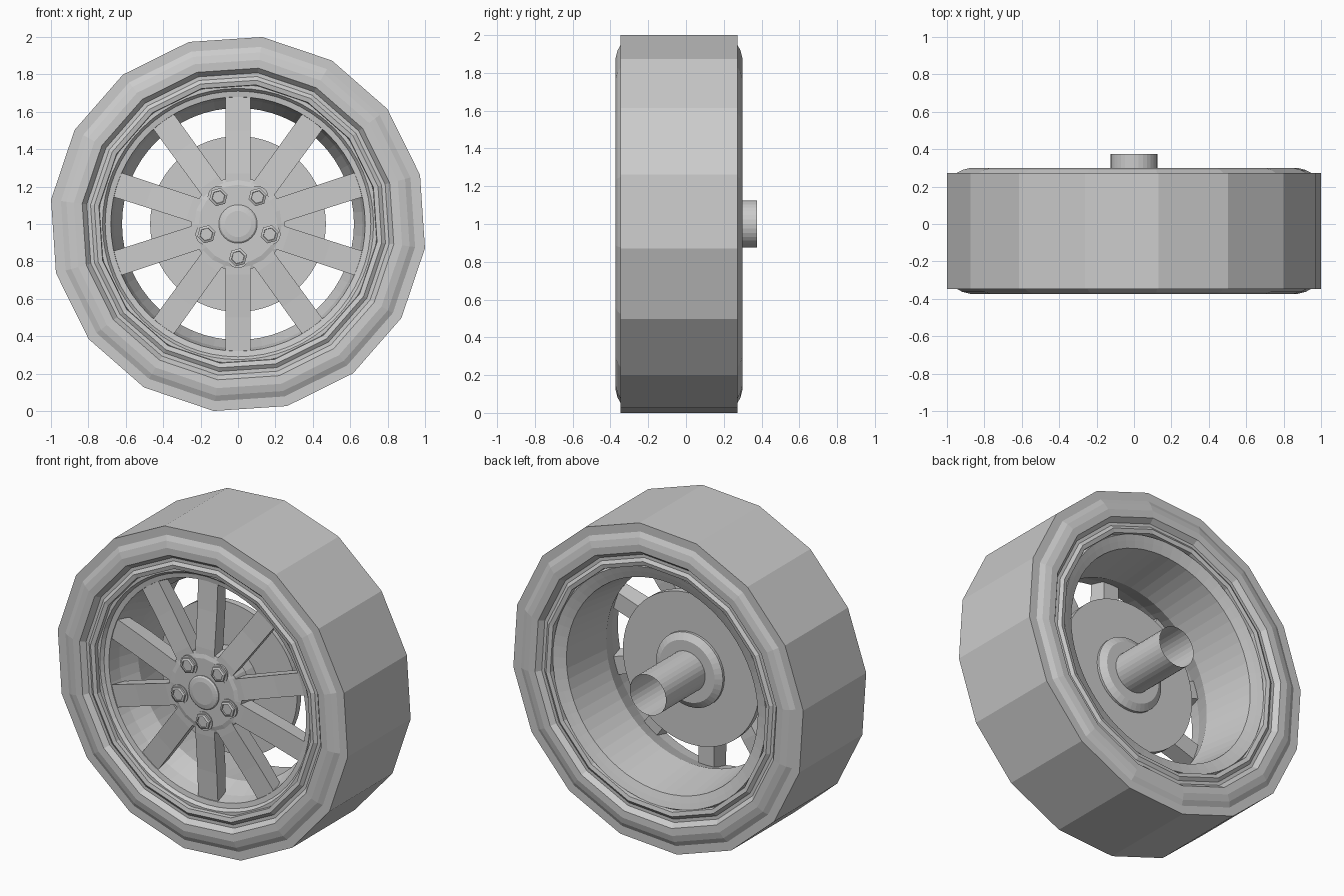
import bpy, bmesh
from math import cos, sin, pi, radians

cube = bpy.data.objects.get("Cube")
if cube:
    bpy.data.objects.remove(cube, do_unlink=True)

grey = bpy.data.materials.new("plain_grey")
grey.use_nodes = True
grey.diffuse_color = (0.6, 0.6, 0.6, 1)
grey.node_tree.nodes["Principled BSDF"].inputs["Base Color"].default_value = (0.6, 0.6, 0.6, 1)


def finish(name, bm):
    bmesh.ops.recalc_face_normals(bm, faces=bm.faces[:])
    mesh = bpy.data.meshes.new(name)
    bm.to_mesh(mesh)
    bm.free()
    mesh.materials.append(grey)
    obj = bpy.data.objects.new(name, mesh)
    bpy.context.collection.objects.link(obj)
    return obj


def lathe(name, profile, sides, phase=0.0, centre=(0, 1), loop=False, caps=False):
    """Revolve (radius, y) points around an axis running along y."""
    bm = bmesh.new()
    angles = [radians(phase) + 2 * pi * i / sides for i in range(sides)]
    rings = [[bm.verts.new((centre[0] + r * cos(a), y, centre[1] + r * sin(a)))
              for a in angles] for r, y in profile]
    pairs = list(zip(rings, rings[1:]))
    if loop:
        pairs.append((rings[-1], rings[0]))
    for a, b in pairs:
        for i in range(sides):
            j = (i + 1) % sides
            bm.faces.new((a[i], a[j], b[j], b[i]))
    if caps:
        bm.faces.new(rings[0])
        bm.faces.new(rings[-1])
    return finish(name, bm)


def spoke(name, angle, sections):
    """Loft four-sided sections (radius, half width, front y, back y) outwards."""
    bm = bmesh.new()
    c, s = cos(angle), sin(angle)
    rings = []
    for r, w, front, back in sections:
        corners = [(-w, front), (w, front), (w * 0.8, back), (-w * 0.8, back)]
        rings.append([bm.verts.new((r * c - t * s, y, 1 + r * s + t * c)) for t, y in corners])
    for a, b in zip(rings, rings[1:]):
        for i in range(4):
            j = (i + 1) % 4
            bm.faces.new((a[i], a[j], b[j], b[i]))
    bm.faces.new(rings[0])
    bm.faces.new(rings[-1])
    return finish(name, bm)


# Tyre: one sidewall profile, mirrored to the back
mid = -0.037
wall = [(1.008, 0.31), (0.955, 0.31), (0.925, 0.326), (0.885, 0.336), (0.84, 0.334),
        (0.815, 0.304), (0.795, 0.304), (0.775, 0.318), (0.75, 0.312), (0.745, 0.26)]
tyre = [(r, mid - d) for r, d in wall] + [(r, mid + d) for r, d in reversed(wall)]
lathe("tyre", tyre, 16, phase=-7.4, loop=True)

# Rim barrel with a flared front and a lip at each end
lathe("rim", [(0.755, -0.29), (0.745, -0.325), (0.725, -0.325), (0.71, -0.305),
              (0.68, -0.30), (0.665, -0.22), (0.62, -0.10), (0.66, 0.235),
              (0.70, 0.25), (0.735, 0.262), (0.755, 0.23)], 64, loop=True)

# Ten spokes
for k in range(10):
    spoke(f"spoke_{k + 1}", radians(90 + 36 * k),
          [(0.12, 0.066, -0.33, -0.23), (0.27, 0.066, -0.325, -0.22),
           (0.50, 0.067, -0.305, -0.20), (0.685, 0.068, -0.295, -0.20)])

# Hub, centre cap and the joint to the brake disc
lathe("wheel_hub", [(0.25, -0.22), (0.25, -0.322), (0.21, -0.333)], 20, phase=18, caps=True)
lathe("centre_cap", [(0.103, -0.325), (0.103, -0.338), (0.095, -0.345), (0.07, -0.35)],
      32, caps=True)
lathe("hub_joint", [(0.20, -0.23), (0.20, -0.08)], 32, caps=True)

# Five nuts, each with a collar and a raised round end
for k in range(5):
    a = radians(270 + 72 * k)
    spot = (0.178 * cos(a), 1 + 0.178 * sin(a))
    lathe(f"nut_collar_{k + 1}", [(0.058, -0.32), (0.058, -0.338), (0.048, -0.338)],
          20, centre=spot, caps=True)
    lathe(f"nut_{k + 1}", [(0.05, -0.33), (0.05, -0.35), (0.036, -0.356),
                           (0.034, -0.349)], 6, phase=15, centre=spot, caps=True)

# Brake disc, mounting flange and the open axle tube
lathe("brake_disc", [(0.47, -0.09), (0.47, -0.05)], 64, caps=True)
lathe("axle_flange", [(0.23, -0.06), (0.23, -0.035), (0.19, -0.01)], 40, caps=True)
lathe("axle_tube", [(0.125, -0.03), (0.125, 0.375)], 32)
